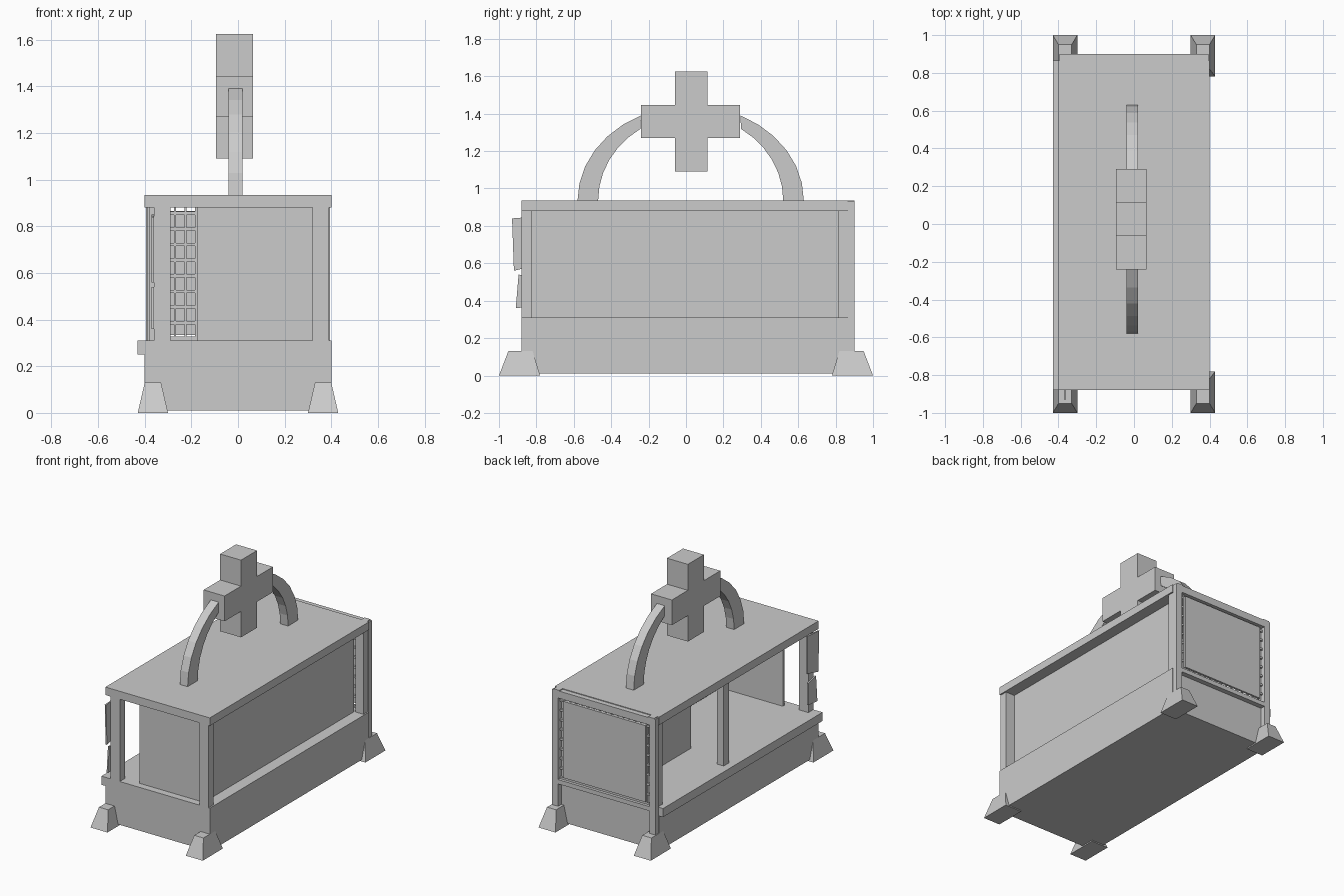
import bpy, bmesh
from math import sin, cos, radians

if "Cube" in bpy.data.objects:
    bpy.data.objects.remove(bpy.data.objects["Cube"])


def mesh_object(name, verts, faces):
    mesh = bpy.data.meshes.new(name)
    mesh.from_pydata(verts, [], faces)
    bm = bmesh.new()
    bm.from_mesh(mesh)
    bmesh.ops.recalc_face_normals(bm, faces=bm.faces)
    bm.to_mesh(mesh)
    bm.free()
    obj = bpy.data.objects.new(name, mesh)
    bpy.context.collection.objects.link(obj)
    return obj


def prism(name, pts, x0, x1):
    """Extrude a (y, z) profile along x."""
    n = len(pts)
    verts = [(x, y, z) for x in (x0, x1) for y, z in pts]
    faces = [tuple(range(n)), tuple(range(n, 2 * n))]
    faces += [(i, (i + 1) % n, (i + 1) % n + n, i + n) for i in range(n)]
    return mesh_object(name, verts, faces)


def box(name, x0, x1, y0, y1, z0, z1):
    return prism(name, [(y0, z0), (y1, z0), (y1, z1), (y0, z1)], x0, x1)


# Base, roof and the lip along the open left side
box("base", -.40, .40, -.88, .865, .01, .31)
box("left_lip", -.43, -.40, -.88, .865, .25, .31)
box("roof", -.40, .40, -.88, .865, .88, .935)

# Four tapered feet
quads = [(0, 1, 2, 3), (4, 5, 6, 7)] + [(i, (i + 1) % 4, (i + 1) % 4 + 4, i + 4) for i in range(4)]
for sx in (-1, 1):
    for sy in (-1, 1):
        verts = []
        for xa, xb, ya, yb, z in ((.30, .43, .78, 1.0, 0), (.33, .40, .82, .95, .13)):
            verts += [(sx * x, sy * y, z) for x, y in ((xa, ya), (xb, ya), (xb, yb), (xa, yb))]
        mesh_object("foot", verts, quads)

# Upright posts
box("front_right_post", .32, .39, -.88, -.825, .31, .88)
box("front_left_post", -.36, -.29, -.88, -.825, .31, .88)
box("back_right_post", .33, .39, .815, .865, .31, .88)
box("back_left_post", -.39, -.33, .815, .865, .31, .88)
box("middle_left_post", -.38, -.33, .07, .13, .31, .88)

# Wall panels
box("right_panel", .30, .32, -.825, .815, .31, .88)
box("front_panel", -.175, .32, -.83, -.81, .31, .88)
box("inner_panel", -.06, -.04, .03, .815, .31, .88)

# Back frame, panel and lattice
for s in (-1, 1):
    a, b = sorted((s * .35, s * .395))
    box("back_frame_side", a, b, .865, .90, .13, .89)
    a, b = sorted((s * .34, s * .385))
    box("hinge", a, b, .865, .90, .89, .935)
box("back_frame_top", -.395, .395, .865, .90, .88, .93)
box("back_frame_sill", -.35, .35, .865, .90, .285, .315)
box("back_panel", -.315, .315, .880, .895, .335, .865)
for i in range(9):
    z = .32 + i * .067
    box("lattice_rail", -.35, .35, .866, .880, z - .007, z + .007)
for i in range(15):
    x = -.315 + i * .045
    box("lattice_bar", x - .004, x + .004, .868, .880, .315, .88)

# Broken boards on the front left corner
prism("upper_board", [(-.80, .59), (-.92, .56), (-.93, .84), (-.80, .85)], -.37, -.36)
prism("lower_board", [(-.81, .37), (-.91, .36), (-.895, .54), (-.81, .52)], -.37, -.36)

# Two half arches on the roof, meeting the cross
for s in (-1, 1):
    angles = [radians(64 * i / 6) for i in range(7)]
    outer = [(.025 + s * .605 * cos(a), .935 + .507 * sin(a)) for a in angles]
    inner = [(.025 + s * .495 * cos(a), .935 + .457 * sin(radians(57 * i / 6)))
             for i, a in enumerate([radians(57 * k / 6) for k in range(7)])]
    prism("roof_arch", outer + inner[::-1], -.04, .02)

# Plain cross as one outline
y0, y1, y2, y3 = -.24, -.06, .115, .29
z0, z1, z2, z3 = 1.09, 1.27, 1.445, 1.625
prism("cross", [(y1, z0), (y2, z0), (y2, z1), (y3, z1), (y3, z2), (y2, z2),
                (y2, z3), (y1, z3), (y1, z2), (y0, z2), (y0, z1), (y1, z1)], -.095, .065)
